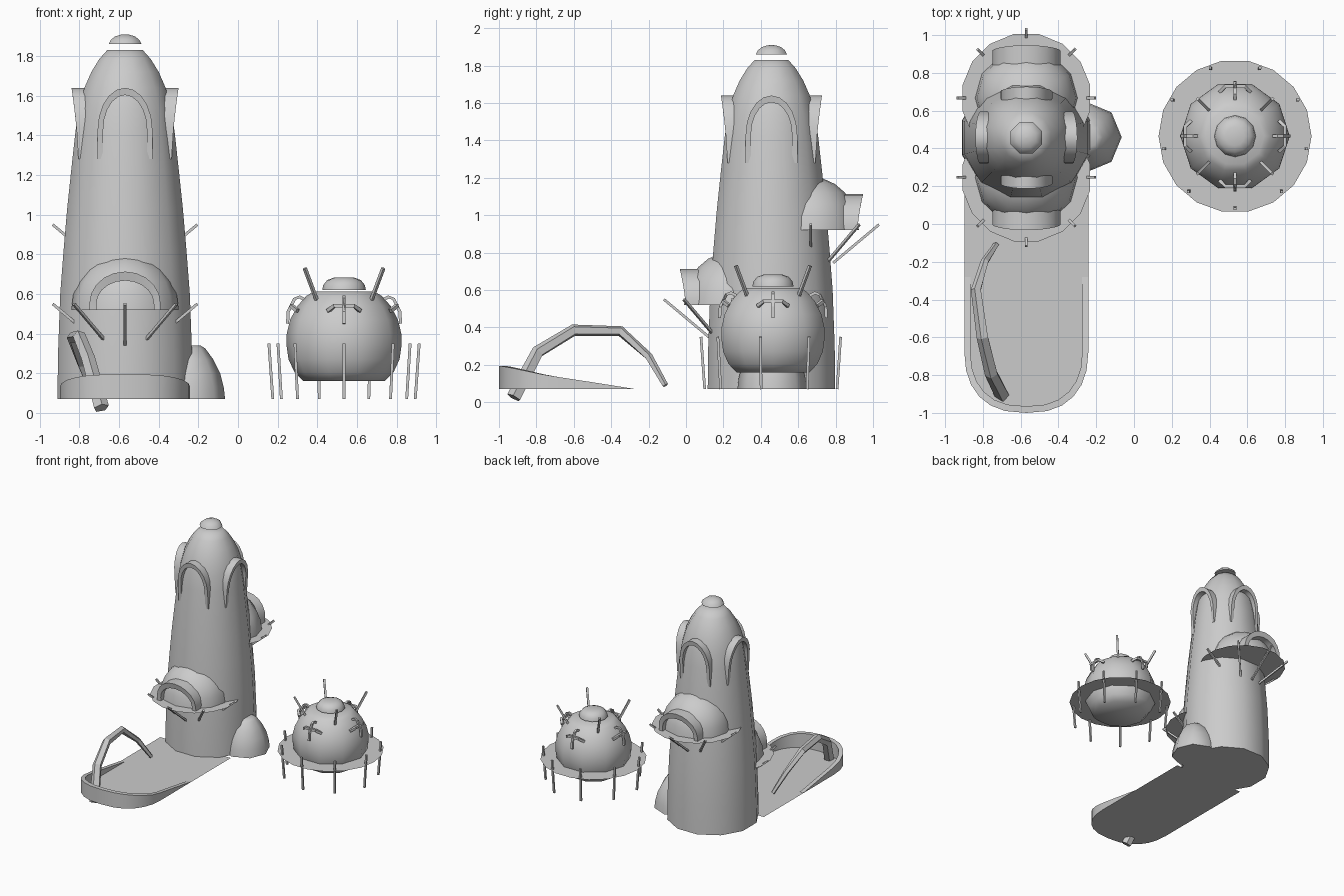
import bpy, math
from mathutils import Vector, Matrix

if "Cube" in bpy.data.objects:
    bpy.data.objects.remove(bpy.data.objects["Cube"])

TOWER = Vector((-0.57, 0.457, 0))
BALL = Vector((0.535, 0.465, 0))


def make(name, verts, faces, smooth=None):
    me = bpy.data.meshes.new(name)
    me.from_pydata([tuple(v) for v in verts], [], faces)
    ob = bpy.data.objects.new(name, me)
    bpy.context.collection.objects.link(ob)
    bpy.ops.object.select_all(action='DESELECT')
    ob.select_set(True)
    bpy.context.view_layer.objects.active = ob
    bpy.ops.object.mode_set(mode='EDIT')
    bpy.ops.mesh.select_all(action='SELECT')
    bpy.ops.mesh.normals_make_consistent(inside=False)
    bpy.ops.object.mode_set(mode='OBJECT')
    if smooth:
        bpy.ops.object.shade_smooth_by_angle(angle=math.radians(smooth))
    return ob


def lathe(name, profile, n, centre, turn=0.0, sy=1.0, smooth=50):
    """Revolve (radius, z) points, capped at both ends."""
    verts = []
    for r, z in profile:
        for i in range(n):
            a = turn + math.tau * i / n
            verts.append(centre + Vector((r * math.cos(a), sy * r * math.sin(a), z)))
    faces = [(j * n + i, j * n + (i + 1) % n, (j + 1) * n + (i + 1) % n, (j + 1) * n + i)
             for j in range(len(profile) - 1) for i in range(n)]
    faces += [tuple(range(n))[::-1], tuple(range(len(verts) - n, len(verts)))]
    return make(name, verts, faces, smooth)


def tube(name, path, radii, n=4):
    """Sweep an n-sided section along a polyline."""
    path = [Vector(p) for p in path]
    verts = []
    for k, p in enumerate(path):
        d = (path[min(k + 1, len(path) - 1)] - path[max(k - 1, 0)]).normalized()
        ref = Vector((0, 0, 1)) if abs(d.z) < 0.9 else Vector((1, 0, 0))
        u = d.cross(ref).normalized()
        if k and u.dot(last) < 0:
            u = -u
        last = u
        w = d.cross(u)
        for i in range(n):
            a = math.tau * (i + 0.5) / n
            verts.append(p + (u * math.cos(a) + w * math.sin(a)) * radii[k])
    m = len(path)
    faces = [(j * n + i, j * n + (i + 1) % n, (j + 1) * n + (i + 1) % n, (j + 1) * n + i)
             for j in range(m - 1) for i in range(n)]
    faces += [tuple(range(n)), tuple(range((m - 1) * n, m * n))]
    return make(name, verts, faces)


def polar(centre, a, r, z, t=0.0):
    return centre + Matrix.Rotation(a, 3, 'Z') @ Vector((r, t, z))


def disc(name, centre, r, n, z):
    return make(name, [polar(centre, math.tau * (i + 0.5) / n - math.pi / 2, r, z) for i in range(n)],
                [tuple(range(n))])


def hood(name, centre, a, half, thick, z0, leg, top, front, back):
    """Arched frame facing direction a, leaning outwards towards its top."""
    def arch(h, t):
        pts = [(-h, z0)] + [(-h * math.cos(math.pi * i / 10), z0 + leg + (t - z0 - leg) * math.sin(math.pi * i / 10))
                            for i in range(11)] + [(h, z0)]
        return pts
    verts, faces = [], []
    for o, i in zip(arch(half, top), arch(half - thick, top - thick * 1.3)):
        for (t, z), deep in ((o, 0), (i, 0), (i, 1), (o, 1)):
            f = (z - z0) / (top - z0)
            r = back if deep else front[0] + (front[1] - front[0]) * f ** 1.5
            verts.append(polar(centre, a, r, z, t))
    m = len(verts) // 4
    for k in range(m - 1):
        faces += [(4 * k + i, 4 * k + (i + 1) % 4, 4 * k + 4 + (i + 1) % 4, 4 * k + 4 + i) for i in range(4)]
    faces += [(0, 1, 2, 3), tuple(range(4 * m - 4, 4 * m))]
    return make(name, verts, faces, 40)


# Tower body and floating cap
body = [(.341, .07), (.338, .3), (.327, .6), (.310, .82), (.292, 1.03), (.272, 1.22), (.250, 1.42),
        (.232, 1.54), (.205, 1.64), (.170, 1.72), (.130, 1.785), (.09, 1.83)]
k = 1 / math.cos(math.pi / 12)
lathe("tower_body", [(r * k, z) for r, z in body], 12, TOWER, math.pi / 12)
lathe("tower_cap", [(.09, 1.86), (.078, 1.882), (.055, 1.899), (.025, 1.908), (.002, 1.91)], 8, TOWER, math.pi / 8)

# Arched frames around the tower top
for i in range(4):
    hood(f"tower_arch_{i}", TOWER, i * math.pi / 2, .138, .028, 1.28, .15, 1.64, (.235, .27), .195)

# Rounded side bump at the tower foot
lathe("side_bump", [(.185, .07), (.178, .13), (.16, .2), (.125, .27), (.085, .325), (.06, .34)],
      8, Vector((-.25, .46, 0)))

# Front and back balconies: dome, arched frame, round plate and slanted struts
for name, s, z in (("front", -1, .52), ("back", 1, .92)):
    c = TOWER + Vector((0, s * .21, 0))
    a = s * math.pi / 2
    lathe(name + "_balcony_dome",
          [(.27 * math.cos(math.pi / 2 * i / 6) + .001, z + .285 * math.sin(math.pi / 2 * i / 6)) for i in range(7)],
          12, c, 0, .95)
    hood(name + "_balcony_arch", c, a, .18, .035, z, .03, z + .193, (.25, .28), .15)
    disc(name + "_balcony_plate", c, .345, 16, z)
    for i in range(-2, 3):
        b = a + i * math.pi / 4
        tube(f"{name}_balcony_strut_{i + 2}", [polar(c, b, .365, z + .03), polar(c, b, .12, z - .175)], (.01, .01))

# Ramp floor outline with a rounded front end
def outline(half, front):
    pts = [(half, -.28), (half, -.5)]
    for i in range(13):
        t = math.pi * i / 12
        pts.append((half * math.copysign(abs(math.cos(t)) ** .8, math.cos(t)),
                    -.68 + (front + .68) * math.sin(t) ** .9 if 0 < i < 12 else -.68))
    return pts + [(-half, -.5), (-half, -.28)]


def rim_height(y):
    pts = [(-1.0, .195), (-.95, .187), (-.75, .145), (-.5, .107), (-.28, .072)]
    for (y0, h0), (y1, h1) in zip(pts, pts[1:]):
        if y <= y1:
            return h0 + (h1 - h0) * (y - y0) / (y1 - y0)
    return .072


outer, inner = outline(.328, -1.0), outline(.296, -.965)
floor = [(.328, .25)] + outer + [(-.328, .25)]
make("ramp_floor", [(TOWER.x + x, y, .07) for x, y in floor], [tuple(range(len(floor)))])

# Ramp rim that rises towards the front
verts = []
for (xo, yo), (xi, yi) in zip(outer, inner):
    h = rim_height(yo)
    verts += [(TOWER.x + xo, yo, .07), (TOWER.x + xo, yo, h), (TOWER.x + xi, yi, h), (TOWER.x + xi, yi, .07)]
m = len(outer)
faces = [(4 * k + i, 4 * k + (i + 1) % 4, 4 * k + 4 + (i + 1) % 4, 4 * k + 4 + i)
         for k in range(m - 1) for i in range(4)]
make("ramp_rim", verts, faces + [(0, 1, 2, 3), tuple(range(4 * m - 4, 4 * m))], 30)

# Curved tapering arch over the ramp
tube("ramp_arch", [(-.69, -.92, .025), (-.755, -.79, .27), (-.80, -.60, .385), (-.835, -.35, .38),
                   (-.79, -.20, .245), (-.73, -.11, .09)],
     (.04, .036, .033, .029, .022, .016), 5)

# Round pod with its cap and plate
pod = [(.205, .16), (.25, .205), (.28, .27), (.29, .34), (.289, .40), (.272, .47), (.235, .54), (.19, .59), (.155, .612)]
lathe("pod_body", pod, 10, BALL)
lathe("pod_cap", [(.11, .62), (.105, .645), (.085, .67), (.05, .683)], 12, BALL)
disc("pod_plate", BALL, .405, 18, .27)

# Pod legs around the plate
for i in range(9):
    a = -math.pi / 2 + i * math.tau / 9
    tube(f"pod_leg_{i}", [polar(BALL, a, .365, .07), polar(BALL, a, .385, .35)], (.01, .01))

# Pod antennae and crossed brackets
for i in range(4):
    a = i * math.pi / 2
    d = a + math.pi / 4
    tube(f"pod_antenna_{i}", [polar(BALL, d, .19, .56), polar(BALL, d, .28, .73)], (.011, .011))
    bar = [(-.08, .235, .515), (-.05, .265, .54), (.05, .265, .54), (.08, .235, .515)]
    tube(f"pod_bracket_bar_{i}", [polar(BALL, a, r, z, t) for t, r, z in bar], (.013,) * 4)
    rib = [(.285, .45), (.282, .51), (.25, .575), (.225, .585), (.185, .565)]
    tube(f"pod_bracket_rib_{i}", [polar(BALL, a, r, z) for r, z in rib], (.011,) * 5)
